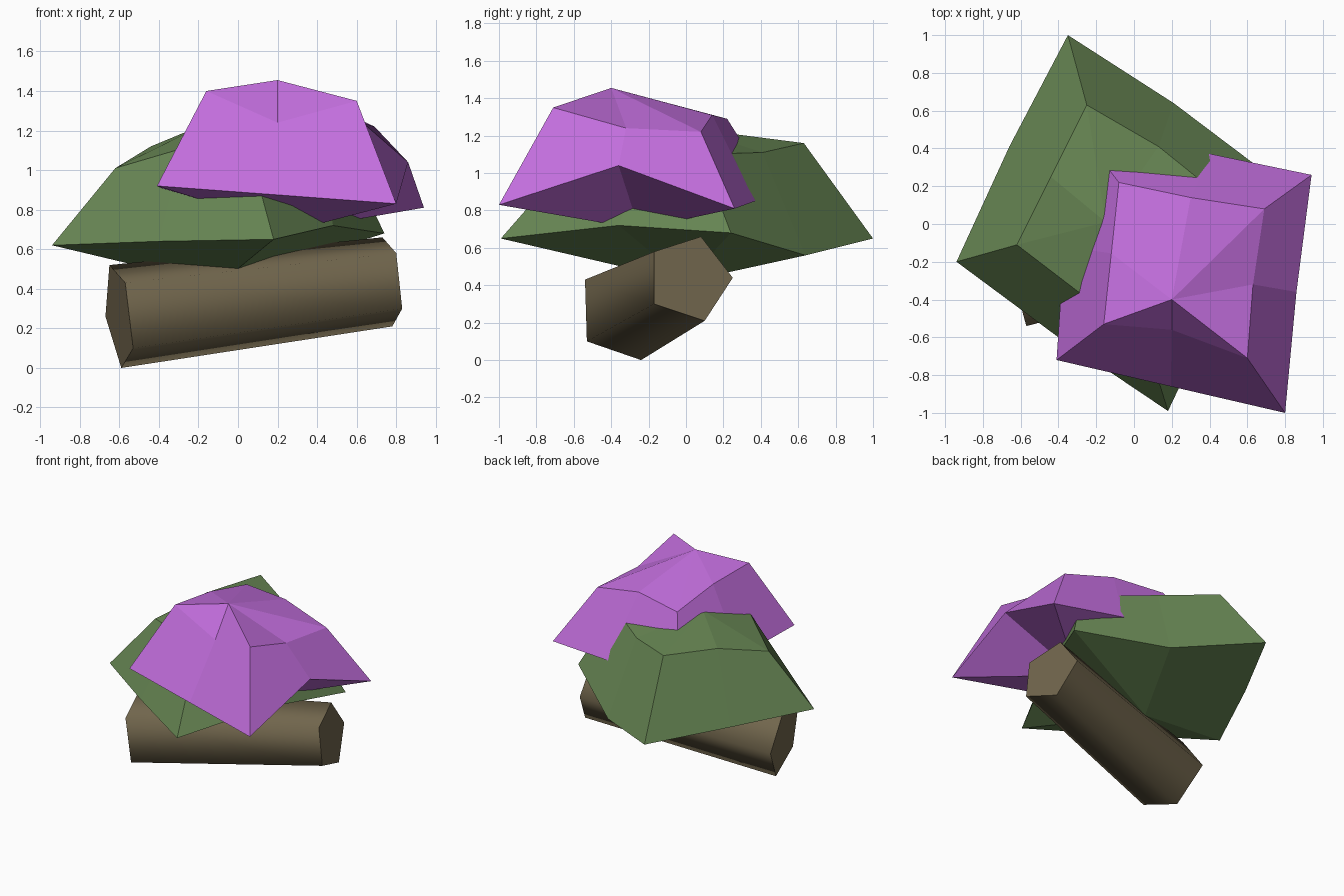
import bpy, bmesh

if "Cube" in bpy.data.objects:
    bpy.data.objects.remove(bpy.data.objects["Cube"])


def material(name, color):
    m = bpy.data.materials.new(name)
    m.diffuse_color = (*color, 1)
    m.use_nodes = True
    m.node_tree.nodes["Principled BSDF"].inputs["Base Color"].default_value = m.diffuse_color
    return m


def finish(bm, name, mat):
    bmesh.ops.recalc_face_normals(bm, faces=bm.faces)
    mesh = bpy.data.meshes.new(name)
    bm.to_mesh(mesh)
    bm.free()
    mesh.materials.append(mat)
    obj = bpy.data.objects.new(name, mesh)
    bpy.context.collection.objects.link(obj)
    return obj


def bridge(bm, low, high):
    n = len(low)
    return [bm.faces.new((low[i], low[(i + 1) % n], high[(i + 1) % n], high[i]))
            for i in range(n)]


def canopy(name, mat, rim, crown, under, peak):
    """Rough faceted clump: lower rim, upper ring, and a fan closing each end."""
    bm = bmesh.new()
    low = [bm.verts.new(p) for p in rim]
    high = [bm.verts.new(p) for p in crown]
    bridge(bm, low, high)
    for ring, tip in ((low, under), (high, peak)):
        v = bm.verts.new(tip)
        for i in range(len(ring)):
            bm.faces.new((ring[i], ring[(i + 1) % len(ring)], v))
    return finish(bm, name, mat)


bark = material("bark brown", (0.165, 0.132, 0.073))
green = material("leaf green", (0.14, 0.245, 0.09))
purple = material("blossom purple", (0.54, 0.155, 0.72))

# Leaning five-sided trunk, smooth round the side with crisp ends
bm = bmesh.new()
left = [bm.verts.new(p) for p in (
    (-0.65, -0.25, 0.52), (-0.57, -0.54, 0.43), (-0.53, -0.53, 0.10),
    (-0.59, -0.24, 0.0), (-0.67, -0.06, 0.26))]
right = [bm.verts.new(p) for p in (
    (0.73, 0.08, 0.66), (0.80, -0.17, 0.58), (0.83, -0.17, 0.30),
    (0.78, 0.10, 0.21), (0.72, 0.25, 0.44))]
for f in bridge(bm, left, right):
    f.smooth = True
for ring in (left, right):
    cap = bm.faces.new(ring)
    for e in cap.edges:
        e.smooth = False
finish(bm, "trunk", bark)

# Rings run front-left corner, front middle, front-right corner, and so on round
canopy(
    "green_canopy", green,
    rim=((-0.94, -0.20, 0.62), (-0.40, -0.60, 0.64), (0.18, -0.99, 0.65),
         (0.48, -0.36, 0.72), (0.74, 0.24, 0.68), (0.21, 0.64, 0.56),
         (-0.35, 1.00, 0.65), (-0.66, 0.41, 0.64)),
    crown=((-0.62, -0.11, 1.01), (-0.28, -0.37, 1.11), (0.05, -0.57, 1.13),
           (0.42, -0.22, 1.10), (0.54, 0.08, 1.10), (0.13, 0.41, 1.11),
           (-0.25, 0.63, 1.16), (-0.44, 0.25, 1.12)),
    under=(-0.10, 0.0, 0.42), peak=(-0.15, 0.01, 1.24))

canopy(
    "purple_canopy", purple,
    rim=((-0.41, -0.72, 0.92), (0.195, -0.86, 0.875), (0.80, -1.00, 0.83),
         (0.86, -0.36, 1.04), (0.94, 0.26, 0.81), (0.41, 0.37, 0.85),
         (-0.28, 0.48, 0.88), (-0.37, -0.12, 0.90)),
    crown=((-0.16, -0.53, 1.40), (0.20, -0.56, 1.24), (0.60, -0.71, 1.35),
           (0.63, -0.32, 1.24), (0.69, 0.08, 1.22), (0.30, 0.14, 1.31),
           (-0.08, 0.22, 1.29), (-0.12, -0.155, 1.37)),
    under=(0.30, -0.25, 0.70), peak=(0.20, -0.40, 1.455))
